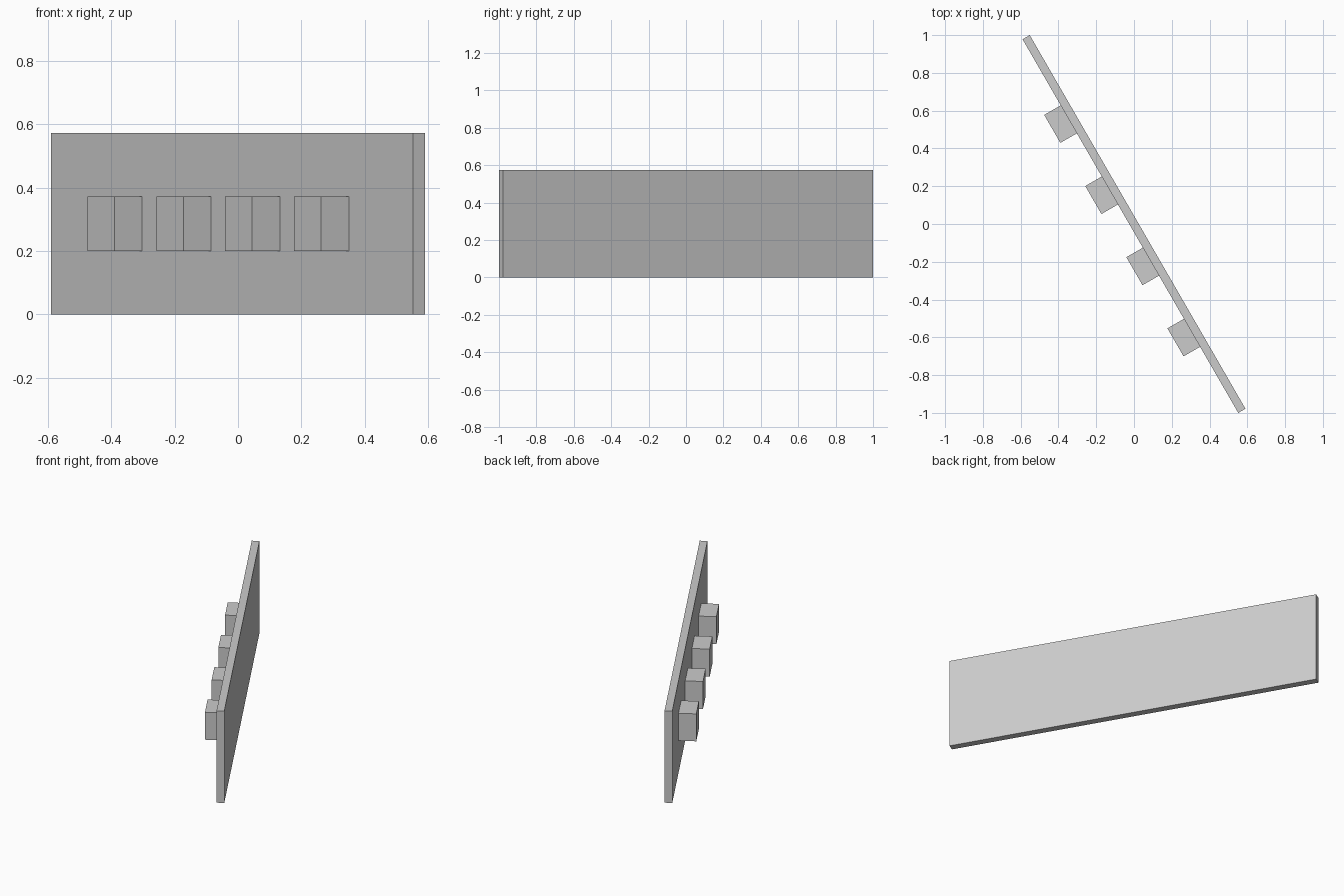
import bpy
from math import radians
from mathutils import Matrix

cube = bpy.data.objects.get("Cube")
if cube:
    bpy.data.objects.remove(cube, do_unlink=True)

LENGTH, THICK, HEIGHT = 2.284, 0.044, 0.573
BLOCK, DEPTH, SPACING = 0.171, 0.101, 0.435
TURN = Matrix.Rotation(radians(-60), 4, 'Z')   # the whole board stands at an angle

grey = bpy.data.materials.new("plain grey")
grey.use_nodes = True
grey.diffuse_color = (0.6, 0.6, 0.6, 1)
grey.node_tree.nodes["Principled BSDF"].inputs["Base Color"].default_value = (0.6, 0.6, 0.6, 1)


def box(name, size, centre):
    """Box laid out along the board, then turned with it."""
    bpy.ops.mesh.primitive_cube_add(size=1)
    ob = bpy.context.object
    ob.name = name
    ob.data.transform(TURN @ Matrix.Translation(centre) @ Matrix.Diagonal((*size, 1)))
    ob.data.materials.append(grey)
    return ob


# Upright board
box("board", (LENGTH, THICK, HEIGHT), (0, 0, HEIGHT / 2))

# Row of four blocks fixed to one face
for i in range(4):
    along = (i - 1.5) * SPACING
    box(f"block_{i + 1}", (BLOCK, DEPTH, BLOCK),
        (along, -(THICK + DEPTH) / 2, HEIGHT / 2))
